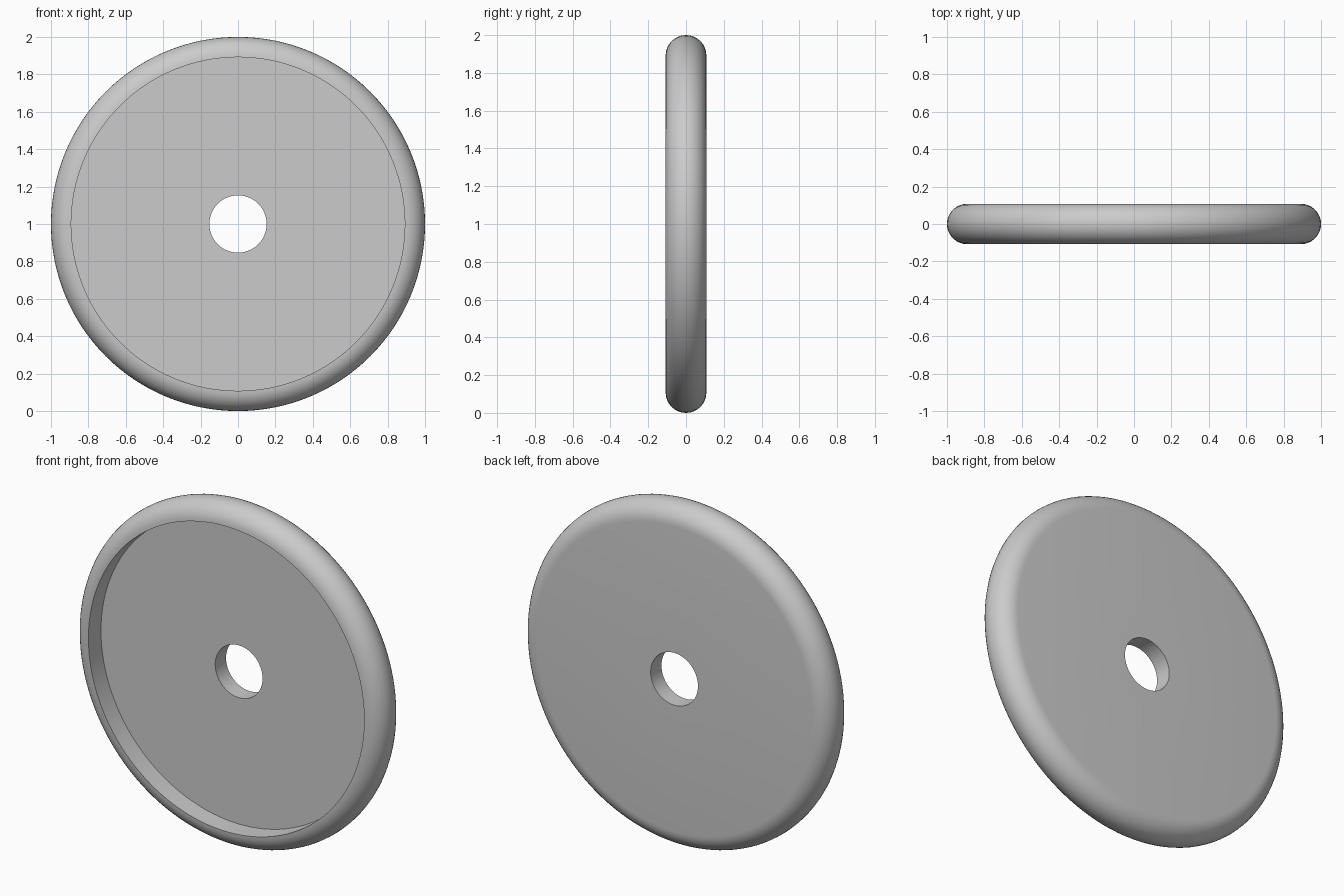
import bpy
import bmesh
from math import sin, cos, pi, radians
from mathutils import Vector

cube = bpy.data.objects.get("Cube")
if cube:
    bpy.data.objects.remove(cube, do_unlink=True)

HALF = 0.108          # half thickness, also the rim rounding radius
RIM = 1.0 - HALF      # radius of the recess and rim centre line
HOLE = 0.153          # centre hole radius
FLOOR = 0.008         # depth position of the recessed face
SEGMENTS = 128
ARC_STEPS = 18

# Plain grey material
grey = bpy.data.materials.new("grey")
grey.use_nodes = True
colour = (0.6, 0.6, 0.6, 1.0)
grey.diffuse_color = colour
grey.node_tree.nodes["Principled BSDF"].inputs["Base Color"].default_value = colour

# Cross-section as (radius, y): recessed web, recess wall, half-round rim, flat back
profile = [(HOLE, FLOOR), (RIM, FLOOR)]
for i in range(ARC_STEPS + 1):
    a = -pi / 2 + pi * i / ARC_STEPS
    profile.append((RIM + HALF * cos(a), HALF * sin(a)))
profile.append((HOLE, HALF))

# Revolve the cross-section around the y axis
bm = bmesh.new()
verts = [bm.verts.new((r, y, 0)) for r, y in profile]
edges = [bm.edges.new((v, verts[(i + 1) % len(verts)])) for i, v in enumerate(verts)]
bmesh.ops.spin(bm, geom=verts + edges, cent=(0, 0, 0), axis=(0, 1, 0),
               angle=2 * pi, steps=SEGMENTS, use_merge=True)
bmesh.ops.remove_doubles(bm, verts=bm.verts[:], dist=0.0001)
bmesh.ops.recalc_face_normals(bm, faces=bm.faces[:])
bmesh.ops.translate(bm, verts=bm.verts[:], vec=Vector((0, 0, 1)))

mesh = bpy.data.meshes.new("recessed_disc")
bm.to_mesh(mesh)
bm.free()
mesh.materials.append(grey)
disc = bpy.data.objects.new("recessed_disc", mesh)
bpy.context.collection.objects.link(disc)

# Smooth rim with crisp recess and hole edges
bpy.ops.object.select_all(action="DESELECT")
disc.select_set(True)
bpy.context.view_layer.objects.active = disc
bpy.ops.object.shade_smooth_by_angle(angle=radians(35))
